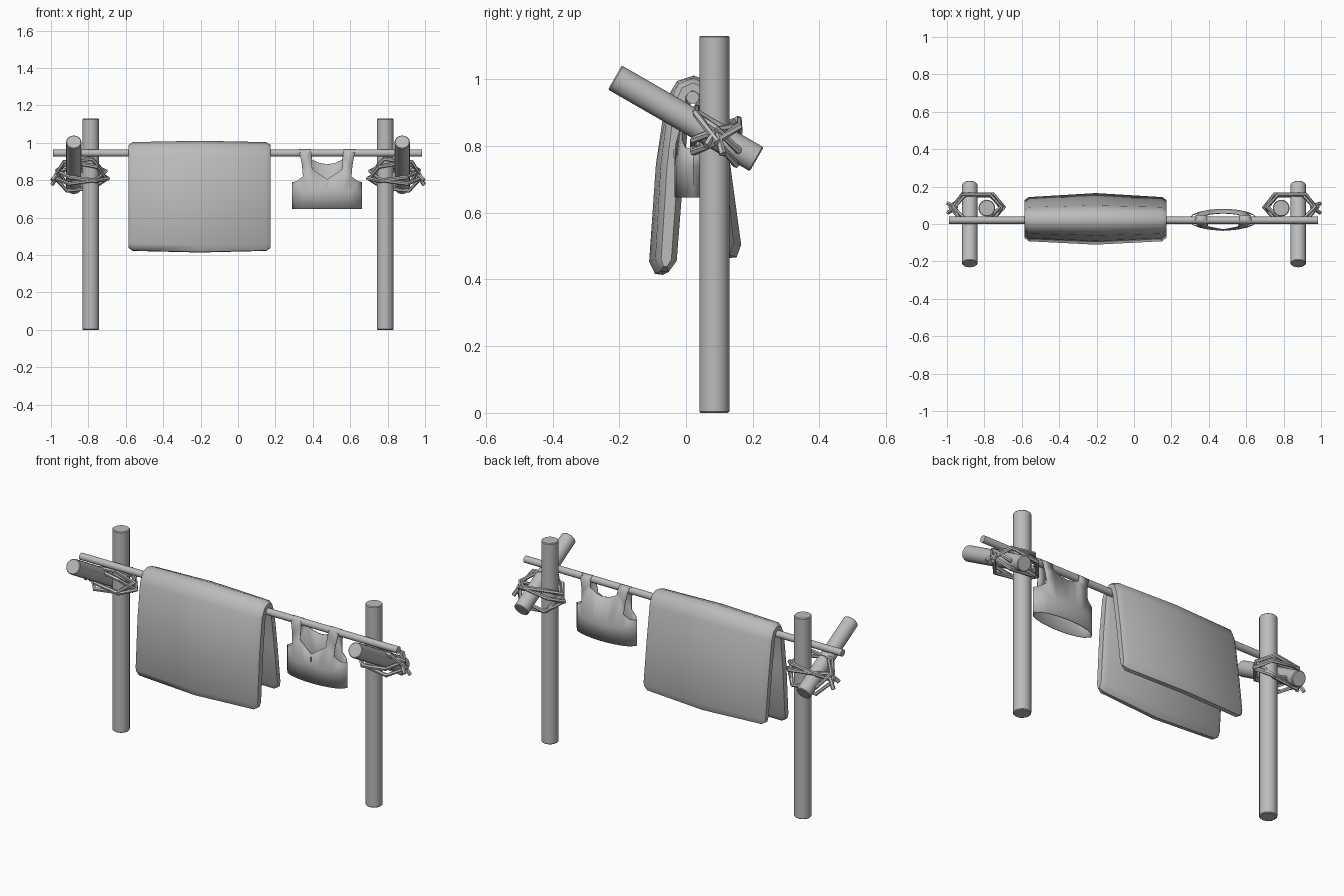
import bpy, bmesh, math
from mathutils import Vector, Matrix

cube = bpy.data.objects.get("Cube")
if cube:
    bpy.data.objects.remove(cube, do_unlink=True)

GREY = (0.5, 0.5, 0.5, 1)
mat = bpy.data.materials.new("plain_grey")
mat.use_nodes = True
mat.diffuse_color = GREY
mat.node_tree.nodes["Principled BSDF"].inputs["Base Color"].default_value = GREY


def finish(bm, name, angle=40):
    """Turn a bmesh into a smooth-shaded object with sharp creases."""
    bmesh.ops.remove_doubles(bm, verts=bm.verts, dist=0.0005)
    bmesh.ops.recalc_face_normals(bm, faces=bm.faces)
    me = bpy.data.meshes.new(name)
    bm.to_mesh(me)
    bm.free()
    me.materials.append(mat)
    ob = bpy.data.objects.new(name, me)
    bpy.context.collection.objects.link(ob)
    bpy.ops.object.select_all(action='DESELECT')
    ob.select_set(True)
    bpy.context.view_layer.objects.active = ob
    bpy.ops.object.shade_smooth_by_angle(angle=math.radians(angle))
    return ob


def rod(name, a, b, radius, bevel=0.0):
    """Round bar from point a to point b."""
    a, b = Vector(a), Vector(b)
    d = b - a
    bm = bmesh.new()
    m = Matrix.Translation((a + b) / 2) @ d.to_track_quat('Z', 'Y').to_matrix().to_4x4()
    bmesh.ops.create_cone(bm, cap_ends=True, segments=16, radius1=radius,
                          radius2=radius, depth=d.length, matrix=m)
    if bevel:
        rims = [e for e in bm.edges if any(len(f.verts) > 4 for f in e.link_faces)]
        bmesh.ops.bevel(bm, geom=rims, offset=bevel, segments=1, affect='EDGES')
    return finish(bm, name)


def rope(bm, pts, radius, closed):
    """Six-sided tube along a polyline, mitred at the bends."""
    n, rings = len(pts), []
    for i, p in enumerate(pts):
        prev = pts[i - 1] if closed or i else p
        nxt = pts[(i + 1) % n] if closed or i < n - 1 else p
        t = (nxt - prev).normalized()
        u = t.cross(Vector((0.1, 0.3, 1))).normalized()
        v = t.cross(u)
        rings.append([bm.verts.new(p + radius * (u * math.cos(k * math.pi / 3)
                      + v * math.sin(k * math.pi / 3))) for k in range(6)])
    for i in range(n if closed else n - 1):
        r, s = rings[i], rings[(i + 1) % n]
        for k in range(6):
            bm.faces.new((r[k], r[k - 1], s[k - 1], s[k]))
    if not closed:
        bm.faces.new(rings[0])
        bm.faces.new(rings[-1])


def lashing(name, side):
    """Crossed rope turns around the post and its prop, with two loose ends."""
    bm = bmesh.new()
    centre = Vector((0.84, 0.09, 0.83))
    # tilt about x, roll about y, half depth, shift along x
    turns = ((30, 8, 0.078, 0.0), (18, -8, 0.072, -0.012),
             (-52, 6, 0.098, 0.008), (-40, -10, 0.088, -0.004))
    for tilt, roll, depth, shift in turns:
        m = Matrix.Rotation(math.radians(roll), 3, 'Y') @ Matrix.Rotation(math.radians(tilt), 3, 'X')
        shape = ((0.135, 0), (0.075, 1), (-0.075, 1), (-0.135, 0), (-0.075, -1), (0.075, -1))
        pts = [centre + m @ Vector((x + shift, y * depth, 0)) for x, y in shape]
        rope(bm, [Vector((p.x * side, p.y, p.z)) for p in pts], 0.011, True)
    for y, z in ((0.11, 0.775), (0.06, 0.80)):
        ends = (Vector((0.95 * side, 0.09, 0.85)), Vector((0.995 * side, y, z)))
        rope(bm, ends, 0.011, False)
    finish(bm, name)


# posts, sloping props and their lashings
for side, label in ((1, "left"), (-1, "right")):
    rod(label + "_post", (side * 0.787, 0.085, 0), (side * 0.787, 0.085, 1.13), 0.045, 0.004)
    rod(label + "_prop", (side * 0.878, -0.213, 1.005), (side * 0.878, 0.212, 0.76), 0.0415, 0.004)
    lashing(label + "_lashing", side)

# crossbar
rod("crossbar", (-0.99, 0.02, 0.945), (0.985, 0.02, 0.945), 0.019)


# blanket: a thick strip folded over the crossbar, bulging in the middle
def blanket_section(x, thick, sy, sz, lift):
    path = [(-0.076, 0.415), (-0.072, 0.45), (-0.05, 0.74), (-0.026, 0.93), (-0.004, 0.975),
            (0.022, 0.986), (0.048, 0.973), (0.066, 0.93), (0.097, 0.74), (0.131, 0.5), (0.134, 0.465)]
    half = [0.012, 0.034, 0.037, 0.034, 0.029, 0.025, 0.029, 0.032, 0.032, 0.029, 0.012]
    path = [Vector((0.02 + (y - 0.02) * sy, 0.75 + (z - 0.75) * sz)) for y, z in path]
    path[0].y += lift
    path[-1].y += lift
    outer, inner = [], []
    for i, p in enumerate(path):
        t = (path[min(i + 1, len(path) - 1)] - path[max(i - 1, 0)]).normalized()
        n = Vector((-t.y, t.x)) * half[i] * thick
        outer.append((x, p.x + n.x, p.y + n.y))
        inner.append((x, p.x - n.x, p.y - n.y))
    return outer + inner[::-1]


bm = bmesh.new()
stations = ((-0.585, 0.45, 0.86, 0.965, 0.012), (-0.562, 0.95, 0.87, 0.975, 0),
            (-0.205, 1.0, 1.05, 1.0, 0), (0.15, 0.95, 0.87, 0.975, 0), (0.174, 0.45, 0.86, 0.965, 0.012))
rings = [[bm.verts.new(p) for p in blanket_section(*s)] for s in stations]
count = len(rings[0])
for r, s in zip(rings, rings[1:]):
    for i in range(count):
        bm.faces.new((r[i - 1], r[i], s[i], s[i - 1]))
for r in (rings[0], rings[-1]):
    for i in range(count // 2 - 1):
        bm.faces.new((r[i], r[i + 1], r[count - 2 - i], r[count - 1 - i]))
finish(bm, "blanket", 50)

# sleeveless shirt: front and back panels joined at the sides and shoulders
SHIRT_X, SHIRT_Y, HALF = 0.477, 0.023, 0.187


def shirt_point(d, z, sx, sy):
    depth = 0.058 * math.sqrt(max(0, 1 - (d / HALF) ** 2))
    f = min(1, max(0, (z - 0.79) / 0.15))
    depth = depth * (1 - f) + min(depth, 0.024) * f
    if z > 0.96:
        depth = 0
    return (SHIRT_X + sx * d, SHIRT_Y + sy * depth, z)


bm = bmesh.new()
columns = (0, 0.04, 0.08, 0.13, 0.165, HALF)
for sy, neck in ((-1, (0.805, 0.832, 0.86)), (1, (0.885, 0.892, 0.91))):
    tops = neck + (0.82, 0.795, 0.79)
    for sx in (1, -1):
        def quad(*corners):
            bm.faces.new([bm.verts.new(shirt_point(d, z, sx, sy)) for d, z in corners])
        for i in range(5):
            a, b, ta, tb = columns[i], columns[i + 1], tops[i], tops[i + 1]
            quad((a, 0.645), (b, 0.645), (b, 0.74), (a, 0.74))
            quad((a, 0.74), (b, 0.74), (b, tb), (a, ta))
        strap = [(0.08, neck[2], 0.13, 0.82), (0.083, 0.925, 0.135, 0.88),
                 (0.087, 0.95, 0.147, 0.945), (0.088, 0.967, 0.152, 0.967)]
        for (a, za, b, zb), (c, zc, d, zd) in zip(strap, strap[1:]):
            quad((a, za), (b, zb), (d, zd), (c, zc))
shirt = finish(bm, "shirt", 60)
solid = shirt.modifiers.new("cloth_thickness", 'SOLIDIFY')
solid.thickness = 0.004

# small placket on the shirt front
bm = bmesh.new()
bmesh.ops.create_cube(bm, size=1, matrix=Matrix.Translation((SHIRT_X, SHIRT_Y - 0.058, 0.778))
                      @ Matrix.Diagonal((0.006, 0.006, 0.026, 1)))
finish(bm, "shirt_placket")
